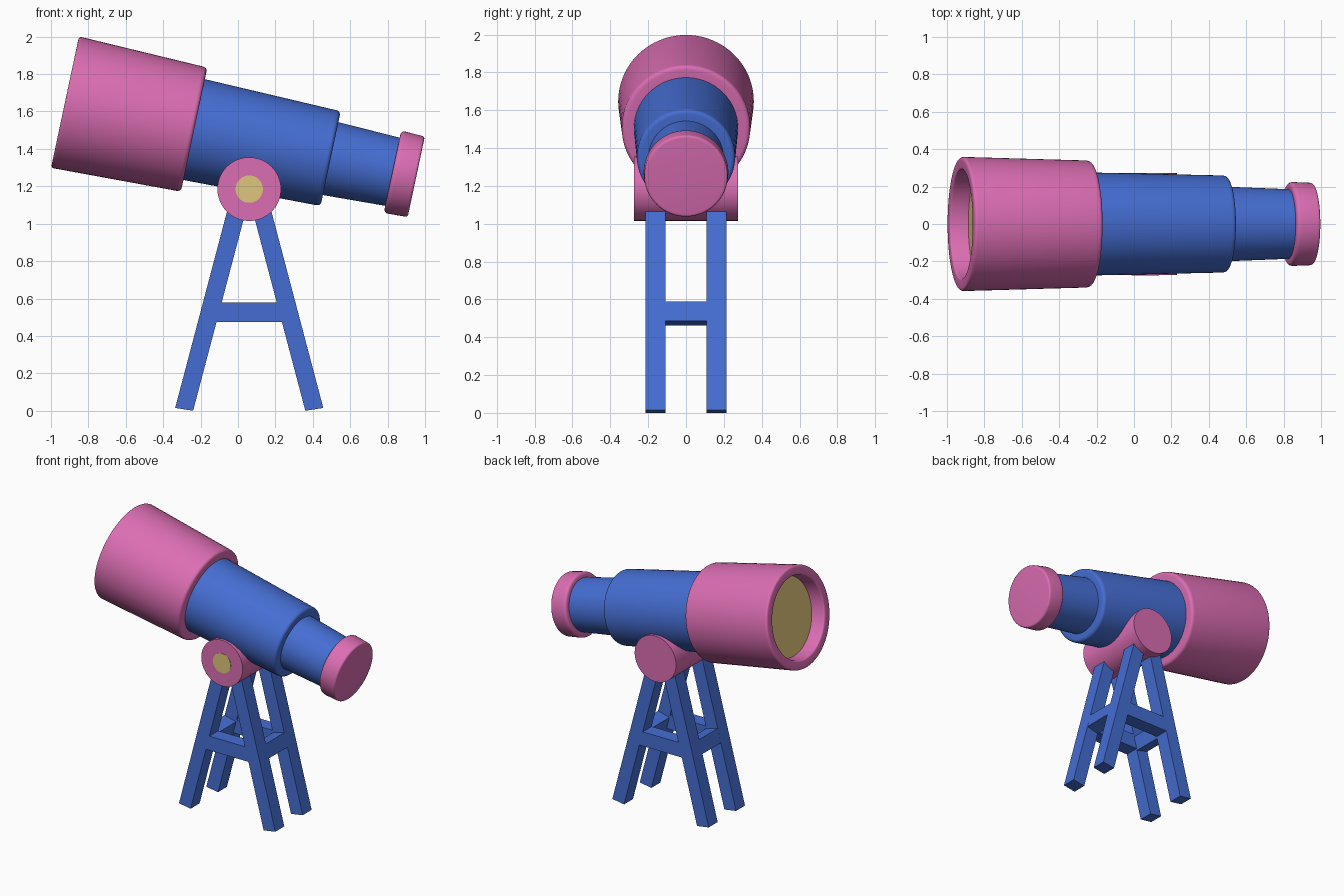
import bpy, bmesh, math
from mathutils import Vector, Matrix

if "Cube" in bpy.data.objects:
    bpy.data.objects.remove(bpy.data.objects["Cube"])


def material(name, rgb):
    m = bpy.data.materials.new(name)
    m.diffuse_color = (*rgb, 1)
    m.use_nodes = True
    m.node_tree.nodes["Principled BSDF"].inputs["Base Color"].default_value = m.diffuse_color
    return m


PINK = material("pink", (0.71, 0.155, 0.45))
BLUE = material("blue", (0.06, 0.155, 0.65))
GOLD = material("gold", (0.74, 0.56, 0.20))


def finish(name, bm, mat, smooth=False):
    bmesh.ops.remove_doubles(bm, verts=bm.verts, dist=1e-5)
    bmesh.ops.recalc_face_normals(bm, faces=bm.faces)
    me = bpy.data.meshes.new(name)
    bm.to_mesh(me)
    bm.free()
    me.materials.append(mat)
    ob = bpy.data.objects.new(name, me)
    bpy.context.collection.objects.link(ob)
    if smooth:
        bpy.ops.object.select_all(action='DESELECT')
        ob.select_set(True)
        bpy.context.view_layer.objects.active = ob
        bpy.ops.object.shade_smooth_by_angle(angle=math.radians(35))
    return ob


def rounded(points, steps=5):
    """Profile of (radius, distance, corner size) with the corners rounded."""
    out = []
    for i, (r, t, c) in enumerate(points):
        p = Vector((r, t))
        if c == 0:
            out.append(p)
            continue
        a = p + (Vector(points[i - 1][:2]) - p).normalized() * c
        b = p + (Vector(points[i + 1][:2]) - p).normalized() * c
        for k in range(steps + 1):
            s = k / steps
            out.append(a * (1 - s) ** 2 + p * 2 * s * (1 - s) + b * s * s)
    return out


def lathe(name, points, mat, matrix, n=64):
    bm = bmesh.new()
    vs = [bm.verts.new((r, 0, t)) for r, t in rounded(points)]
    es = [bm.edges.new(pair) for pair in zip(vs, vs[1:])]
    bmesh.ops.spin(bm, geom=vs + es, axis=(0, 0, 1), cent=(0, 0, 0),
                   angle=math.tau, steps=n, use_duplicate=False)
    bm.transform(matrix)
    return finish(name, bm, mat, True)


def prism(name, outline, y0, y1, mat):
    """Extrude an x-z outline from y0 to y1."""
    bm = bmesh.new()
    f = bm.faces.new([bm.verts.new((x, y0, z)) for x, z in outline])
    ext = bmesh.ops.extrude_face_region(bm, geom=[f])["geom"]
    bmesh.ops.translate(bm, vec=(0, y1 - y0, 0),
                        verts=[v for v in ext if isinstance(v, bmesh.types.BMVert)])
    return finish(name, bm, mat)


# Telescope tube, turned around its tilted axis from the front opening
tube = Matrix.Translation((-0.925, 0, 1.65)) @ Matrix.Rotation(math.radians(102), 4, 'Y')
lathe("front_barrel", [(0, 0.12, 0), (0.28, 0.12, 0), (0.292, 0, 0.012), (0.359, 0, 0.018),
                       (0.339, 0.706, 0.025), (0.26, 0.706, 0), (0, 0.706, 0)], PINK, tube)
lathe("lens", [(0, 0.10, 0), (0.283, 0.10, 0), (0.283, 0.13, 0), (0, 0.13, 0)], GOLD, tube)
lathe("middle_barrel", [(0, 0.68, 0), (0.276, 0.68, 0), (0.259, 1.452, 0.025),
                        (0.19, 1.452, 0), (0, 1.452, 0)], BLUE, tube)
lathe("rear_barrel", [(0, 1.43, 0), (0.20, 1.43, 0), (0.185, 1.82, 0), (0, 1.82, 0)], BLUE, tube)
lathe("eyepiece", [(0, 1.79, 0), (0.225, 1.79, 0.025), (0.22, 1.92, 0.015), (0, 1.92, 0)],
      PINK, tube)

# Pivot drum across the stand, with a disc on the front only
CX = 0.06
pivot = Matrix.Translation((CX, 0, 1.185)) @ Matrix.Rotation(math.radians(90), 4, 'X')
lathe("pivot", [(0, -0.274, 0), (0.17, -0.274, 0), (0.17, 0.274, 0), (0, 0.274, 0)], PINK, pivot)
lathe("pivot_disc", [(0, 0.25, 0), (0.073, 0.25, 0), (0.073, 0.276, 0), (0, 0.276, 0)],
      GOLD, pivot)

# Stand: offsets are measured outwards from the pivot centre
SLOPE = 0.264


def leg_x(z):
    return 0.35 - SLOPE * z


Y0, Y1 = 0.108, 0.213
up = Vector((-SLOPE, 1)).normalized()
out = Vector((up.y, -up.x))
mid = Vector((leg_x(0.525), 0.525))
brace = [mid + out * a * 0.048 + up * b * 0.052 for a, b in ((-1, -1), (1, -1), (1, 1), (-1, 1))]
leg = [(leg_x(0) - 0.05, 0), (leg_x(0.015) + 0.05, 0.015),
       (leg_x(1.14) + 0.05, 1.14), (leg_x(1.14) - 0.05, 1.14)]

for sx, side in ((-1, "left"), (1, "right")):
    def place(shape):
        return [(CX + sx * x, z) for x, z in shape]
    for sy, face in ((-1, "front"), (1, "back")):
        prism(f"{face}_{side}_leg", place(leg), sy * Y0, sy * Y1, BLUE)
    prism(f"{side}_brace", place(brace), -Y0 - 0.01, Y0 + 0.01, BLUE)

for sy, face in ((-1, "front"), (1, "back")):
    lo, hi = leg_x(0.475) - 0.03, leg_x(0.58) - 0.03
    prism(f"{face}_brace", [(CX - lo, 0.475), (CX + lo, 0.475), (CX + hi, 0.58), (CX - hi, 0.58)],
          sy * Y0, sy * Y1, BLUE)
